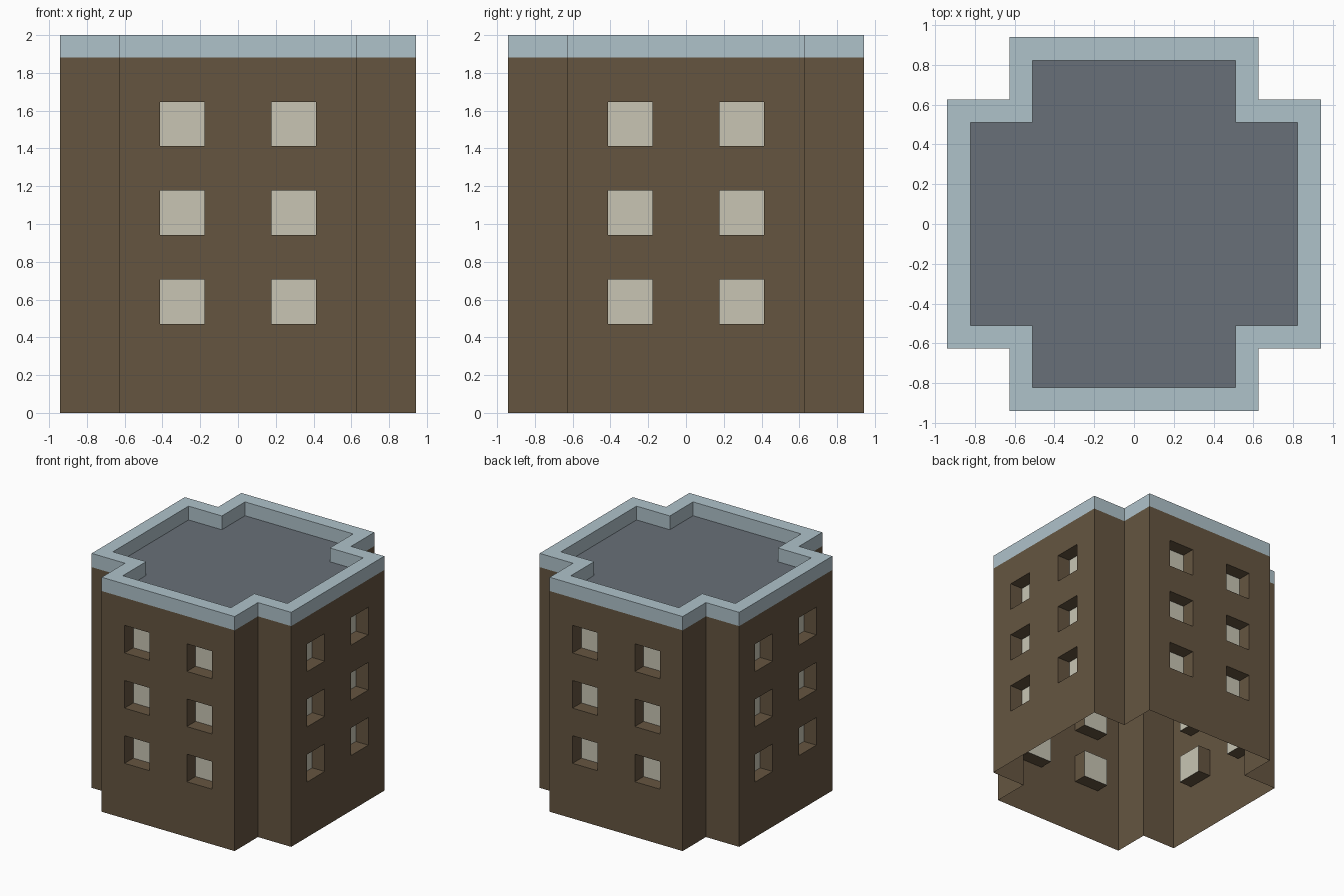
import bpy, bmesh
from mathutils import Matrix, Vector

if "Cube" in bpy.data.objects:
    bpy.data.objects.remove(bpy.data.objects["Cube"])

U = 2 / 17            # building module: storeys, windows and parapet all follow it
OUT, ARM = 8.0, 16 / 3  # reach of each wing and half its width, in modules
WALL_TOP, TOP = 16, 17


def material(name, rgb):
    lin = [((c / 255 + 0.055) / 1.055) ** 2.4 for c in rgb]
    m = bpy.data.materials.new(name)
    m.diffuse_color = (*lin, 1)
    m.use_nodes = True
    m.node_tree.nodes["Principled BSDF"].inputs["Base Color"].default_value = m.diffuse_color
    return m


brown = material("brown wall", (101, 85, 64))
cream = material("pale window", (200, 197, 180))
blue = material("pale blue parapet", (175, 194, 202))
grey = material("grey roof", (104, 112, 120))


def make(name, quads, mats):
    """quads: list of (points in modules, material index)"""
    bm = bmesh.new()
    for pts, mi in quads:
        f = bm.faces.new([bm.verts.new(Vector(p) * U) for p in pts])
        f.material_index = mi
    bmesh.ops.remove_doubles(bm, verts=bm.verts, dist=1e-4)
    me = bpy.data.meshes.new(name)
    bm.to_mesh(me)
    bm.free()
    for m in mats:
        me.materials.append(m)
    ob = bpy.data.objects.new(name, me)
    bpy.context.collection.objects.link(ob)
    return ob


def upright(p, q, z0, z1):
    return [(*p, z0), (*q, z0), (*q, z1), (*p, z1)]


# one wing: front wall with recessed windows, plus the notch beside it
wing = []
xs = [-ARM, -3.5, -1.5, 1.5, 3.5, ARM]
zs = [0, 4, 6, 8, 10, 12, 14, WALL_TOP]
for i in range(len(xs) - 1):
    for j in range(len(zs) - 1):
        cell = upright((xs[i], -OUT), (xs[i + 1], -OUT), zs[j], zs[j + 1])
        if i in (1, 3) and j % 2 == 1:
            back = [(x, y + 1, z) for x, y, z in cell]
            wing.append((back, 1))
            for k in range(4):
                n = (k + 1) % 4
                wing.append(([cell[k], cell[n], back[n], back[k]], 0))
        else:
            wing.append((cell, 0))
wing.append((upright((ARM, -OUT), (ARM, -ARM), 0, WALL_TOP), 0))
wing.append((upright((ARM, -ARM), (OUT, -ARM), 0, WALL_TOP), 0))

# repeat the wing around the tower
walls = []
for turn in range(4):
    rot = Matrix.Rotation(turn * 1.5707963267948966, 3, 'Z')
    walls += [([rot @ Vector(p) for p in pts], mi) for pts, mi in wing]
make("walls", walls, [brown, cream])


def cross(a, b):
    """counter-clockwise cross outline"""
    pts = []
    for c, s in ((1, 0), (0, 1), (-1, 0), (0, -1)):
        for x, y in ((-b, -a), (b, -a), (b, -b)):
            pts.append((x * c - y * s, x * s + y * c))
    return pts


# parapet rim and sunken roof
outer, inner = cross(OUT, ARM), cross(OUT - 1, ARM - 1)
rim = []
for k in range(12):
    n = (k + 1) % 12
    rim.append((upright(outer[k], outer[n], WALL_TOP, TOP), 0))
    rim.append((upright(inner[n], inner[k], WALL_TOP, TOP), 0))
    rim.append(([(*p, TOP) for p in (outer[k], outer[n], inner[n], inner[k])], 0))
make("parapet", rim, [blue])
make("roof", [([(*p, WALL_TOP) for p in inner], 0)], [grey])
